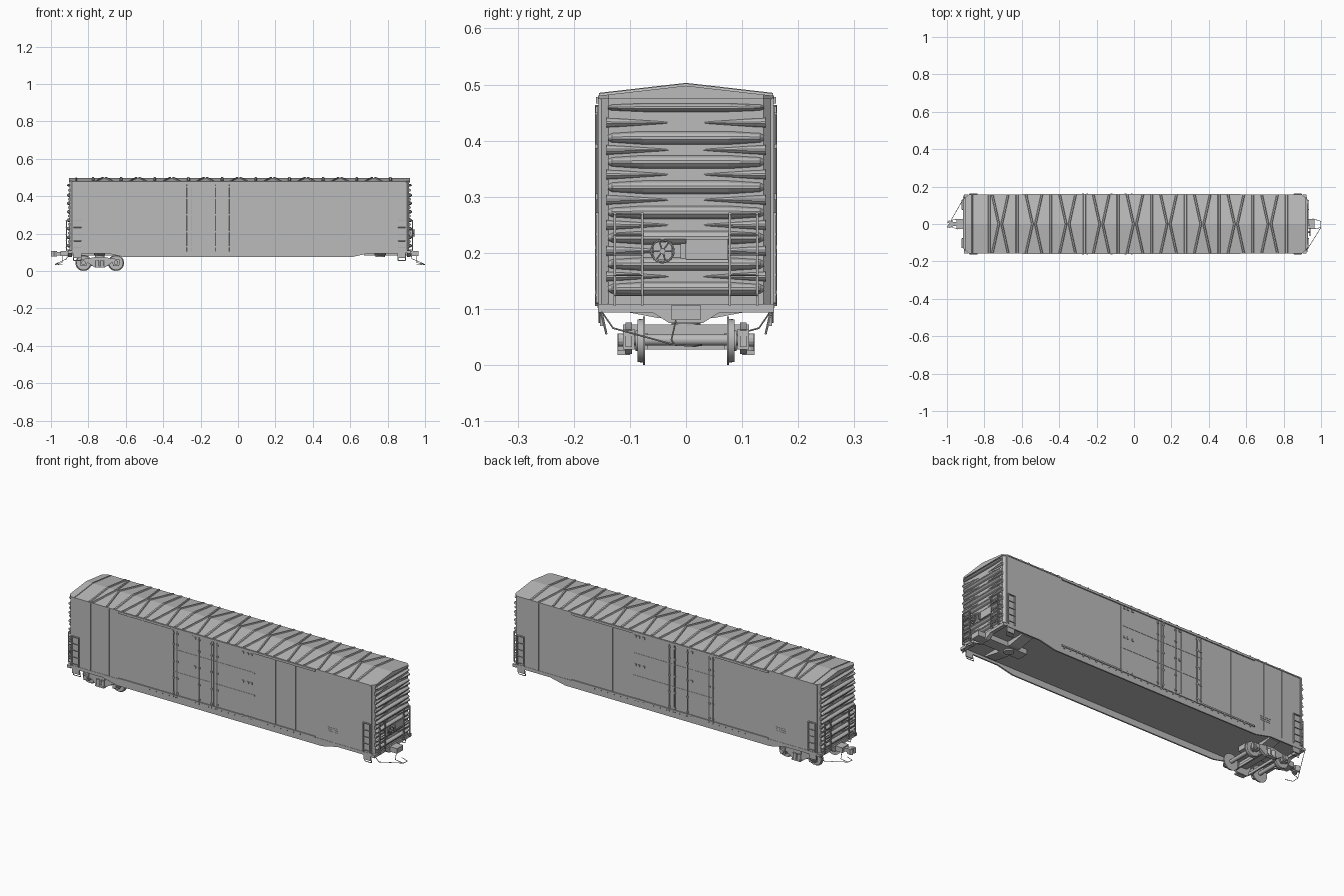
import bpy, bmesh, math
from mathutils import Vector

if "Cube" in bpy.data.objects:
    bpy.data.objects.remove(bpy.data.objects["Cube"])

grey = bpy.data.materials.new("plain_grey")
grey.diffuse_color = (0.5, 0.5, 0.5, 1)
grey.use_nodes = True
grey.node_tree.nodes["Principled BSDF"].inputs["Base Color"].default_value = grey.diffuse_color
X0, X1, W = -0.90, 0.915, 0.154      # body ends and half width
XM = (X0 + X1) / 2

def finish(bm, name, smooth=False):
    bmesh.ops.recalc_face_normals(bm, faces=bm.faces)
    me = bpy.data.meshes.new(name)
    bm.to_mesh(me)
    bm.free()
    me.materials.append(grey)
    ob = bpy.data.objects.new(name, me)
    bpy.context.collection.objects.link(ob)
    if smooth:
        bpy.context.view_layer.objects.active = ob
        ob.select_set(True)
        bpy.ops.object.shade_smooth_by_angle(angle=math.radians(35))
        ob.select_set(False)
    return ob

def loft(bm, rings):
    """Closed skin through rings with the same number of points."""
    vs = [[bm.verts.new(p) for p in r] for r in rings]
    n = len(vs[0])
    for a, b in zip(vs, vs[1:]):
        for i in range(n):
            bm.faces.new((a[i], a[(i + 1) % n], b[(i + 1) % n], b[i]))
    bm.faces.new(vs[0][::-1])
    bm.faces.new(vs[-1])

def prism(bm, pts, axis, a, b):
    place = {"x": lambda u, v, t: (t, u, v), "y": lambda u, v, t: (u, t, v),
             "z": lambda u, v, t: (u, v, t)}[axis]
    loft(bm, [[place(u, v, t) for u, v in pts] for t in (a, b)])

def box(bm, x0, x1, y0, y1, z0, z1):
    prism(bm, [(x0, y0), (x1, y0), (x1, y1), (x0, y1)], "z", z0, z1)

def sbox(bm, s, x0, x1, y0, y1, z0, z1):
    box(bm, x0, x1, s * y0, s * y1, z0, z1)

def rod(bm, p, q, r, n=8, r2=None):
    p, q = Vector(p), Vector(q)
    d = (q - p).normalized()
    u = d.orthogonal().normalized()
    v = d.cross(u)
    loft(bm, [[c + k * (u * math.cos(t) + v * math.sin(t))
               for t in (2 * math.pi * i / n for i in range(n))]
              for c, k in ((p, r), (q, r if r2 is None else r2))])

def wire(bm, pts, r=0.0015):
    for p, q in zip(pts, pts[1:]):
        rod(bm, p, q, r, 6)

# body shell with clipped corners
c = 0.016
plan = [(X0, -W + c), (X0 + c, -W), (X1 - c, -W), (X1, -W + c),
        (X1, W - c), (X1 - c, W), (X0 + c, W), (X0, W - c)]
bm = bmesh.new()
prism(bm, plan, "z", 0.108, 0.478)
finish(bm, "body_shell")

# pitched roof following the same clipped plan
def roof_z(y):
    return 0.498 - 0.018 * abs(y) / 0.157
bm = bmesh.new()
for s in (-1, 1):
    half = [(X0 - .004, 0), (X1 + .004, 0), (X1 + .004, s * (W - c)),
            (X1 - c, s * (W + .003)), (X0 + c, s * (W + .003)), (X0 - .004, s * (W - c))]
    loft(bm, [[(x, y, 0.474) for x, y in half], [(x, y, roof_z(y)) for x, y in half]])
finish(bm, "roof")

# roof seams and diagonal ribs
bm = bmesh.new()
def roof_rib(s, xr, xe, w, h):
    rings = []
    for x, y in ((xr, 0), (xe, s * 0.155)):
        z = roof_z(y)
        rings.append([(x - w, y, z - .002), (x - w * .5, y, z + h), (x + w * .5, y, z + h), (x + w, y, z - .002)])
    loft(bm, rings)
for s in (-1, 1):
    for i in range(9):
        x = -0.715 + 0.18 * i
        for k in (-1, 1):
            roof_rib(s, x + k * .008, x + k * .042, .007, .005)
        roof_rib(s, x + .09, x + .09, .009, .004)
    roof_rib(s, -0.775, -0.775, .008, .004)
    roof_rib(s, -0.865, -0.865, .004, .003)
finish(bm, "roof_ribs")

# corrugated ends: large spindle ribs with small darts between them
bm = bmesh.new()
def end_rib(e, stations, z, depth):
    x = X1 if e > 0 else X0
    prof = [(0, -1), (.7, -.65), (1, -.2), (1, .2), (.7, .65), (0, 1)]
    loft(bm, [[(x + e * (a * depth * f - .002), y, z + b * h) for a, b in prof]
              for y, h, f in stations])
big = [0.459, 0.405, 0.362, 0.317, 0.272, 0.227, 0.18, 0.136]
for e in (-1, 1):
    for i, z in enumerate(big):
        h = 0.008 if i == 0 else 0.0125
        end_rib(e, [(-.139, h * .4, .4), (-.132, h * .7, .9), (-.075, h, 1), (.075, h, 1),
                    (.132, h * .7, .9), (.139, h * .4, .4)], z, 0.017)
    for za, zb in zip(big, big[1:]):
        for s in (-1, 1):
            end_rib(e, [(s * .142, .009, .9), (s * .12, .008, .9), (s * .03, .002, .15)], (za + zb) / 2, 0.013)
finish(bm, "end_ribs")

# end sills, draft boxes, stub sills and bolsters under the floor
bm = bmesh.new()
sill = [(-.157, .109), (-.157, .094), (-.06, .094), (-.03, .075),
        (.03, .075), (.06, .094), (.157, .094), (.157, .109)]
for e, x in ((-1, X0), (1, X1)):
    prism(bm, sill, "x", x - e * .012, x + e * .008)
    box(bm, *sorted((x, x + e * .05)), -.026, .026, .08, .107)
    box(bm, *sorted((x, x - e * .24)), -.03, .03, .082, .109)
    xb = -.74 if e < 0 else .76
    prism(bm, [(-.135, .109), (-.135, .1), (-.05, .084), (.05, .084), (.135, .1), (.135, .109)],
          "x", xb - .03, xb + .03)
    rod(bm, (xb, 0, .074), (xb, 0, .09), .025, 16)
finish(bm, "underframe_ends")

# hanging side sills with sloped ends
bm = bmesh.new()
skirt = [(X0 + c, .112), (X0 + c, .095), (-.70, .095), (-.61, .075),
         (.61, .075), (.70, .095), (X1 - c, .095), (X1 - c, .112)]
for s in (-1, 1):
    prism(bm, skirt, "y", s * .148, s * .1555)
finish(bm, "side_sills")

# side panel seams and corner posts
bm = bmesh.new()
for s in (-1, 1):
    for x in (-.77, -.66, -.54, -.46, -.355, .33, .45, .57, .68, .77):
        sbox(bm, s, x - .0025, x + .0025, W - .002, W + .0015, .112, .474)
    for x in (X0 + c, X1 - c):
        sbox(bm, s, x - .004, x + .004, W - .003, W + .002, .1, .476)
finish(bm, "side_seams")

# door tracks along the sides
bm = bmesh.new()
for s in (-1, 1):
    sbox(bm, s, -.60, .57, W, .160, .110, .118)
    sbox(bm, s, -.60, .57, W, .160, .466, .478)
    for i in range(30):
        x = -.58 + i * .039
        sbox(bm, s, x, x + .008, W, .158, .102, .110)
finish(bm, "door_tracks")

# pairs of sliding doors, panelled by horizontal beads
bm = bmesh.new()
for s in (-1, 1):
    for a, b in ((-.283, -.037), (-.033, .21)):
        sbox(bm, s, a, b, W - .002, .1565, .12, .464)
        for z in (.24, .36):
            sbox(bm, s, a, b, .156, .158, z - .003, z + .003)
    for x in (-.283, -.158, -.037, .205):
        sbox(bm, s, x - .003, x + .003, .156, .158, .12, .464)
finish(bm, "sliding_doors")

# door locking rods, brackets and handles
bm = bmesh.new()
for s in (-1, 1):
    for x in (-.272, -.25, -.12, -.045, -.012):
        rod(bm, (x, s * .1595, .105), (x, s * .1595, .464), .0025)
        for z in (.13, .21, .30, .39, .45):
            sbox(bm, s, x - .005, x + .005, .156, .162, z - .004, z + .004)
    for x in (-.145, .14, .17, .19):
        for z in (.115, .3, .455):
            sbox(bm, s, x - .005, x + .005, .156, .161, z - .006, z + .006)
finish(bm, "door_locks")

# small plates on the sides, turned about the centre
bm = bmesh.new()
for s in (-1, 1):
    for z in (.167, .177, .187):
        box(bm, *sorted((-s * .64, -s * .70)), s * W, s * (W + .0015), z - .0015, z + .0015)
finish(bm, "side_plates")

# ladders on sides and ends, stirrup steps
bm = bmesh.new()
for s in (-1, 1):
    for a, b in ((-.88, -.838), (.855, .895)):
        for x in (a, b):
            sbox(bm, s, x - .002, x + .002, W, .160, .112, .272)
        for i in range(5):
            rod(bm, (a, s * .160, .125 + i * .036), (b, s * .160, .125 + i * .036), .0018, 6)
        sbox(bm, s, a - .002, b + .002, W, .160, .268, .272)
        wire(bm, [(a, s * .152, .1), (a, s * .142, .056), (b, s * .142, .056), (b, s * .152, .1)], .002)
        sbox(bm, s, a, b, .147, .153, .07, .096)
    for e, x in ((-1, X0), (1, X1)):
        for y in (.078, .127):
            box(bm, *sorted((x + e * .014, x + e * .02)), s * y - .002, s * y + .002, .106, .272)
            for z in (.112, .268):
                rod(bm, (x, s * y, z), (x + e * .018, s * y, z), .002, 6)
        for i in range(5):
            z = .125 + i * .036
            rod(bm, (x + e * .02, s * .078, z), (x + e * .02, s * .127, z), .0018, 6)
finish(bm, "ladders")

# hand brake wheel and gear housing on the right end
bm = bmesh.new()
wx, wy, wz = X1 + .026, -.042, .203
ring = [(wx, wy + .02 * math.cos(t), wz + .02 * math.sin(t))
        for t in (math.pi * i / 10 for i in range(21))]
wire(bm, ring, .002)
for i in range(6):
    p = ring[i * 20 // 6]
    rod(bm, (wx, wy, wz), p, .0015, 6)
rod(bm, (X1, wy, wz), (wx + .003, wy, wz), .005, 12)
box(bm, X1, X1 + .015, wy - .016, wy + .016, wz - .016, wz + .016)
box(bm, X1, X1 + .022, -.01, 0, .19, .217)
box(bm, X1, X1 + .018, 0, .075, .188, .225)
finish(bm, "hand_brake")

# coupler on the left and uncoupling levers on both ends
bm = bmesh.new()
box(bm, -.975, -.93, -.012, .012, .084, .102)
prism(bm, [(-.968, -.013), (-.985, -.021), (-1, -.018), (-.994, -.004), (-.984, .002),
           (-1, .01), (-.99, .02), (-.968, .014)], "z", .077, .106)
finish(bm, "coupler")
bm = bmesh.new()
for e, x, tip in ((1, .925, .9985), (-1, -.91, -.978)):
    wire(bm, [(x, -e * .15, .095), (x + e * .005, -e * .13, .066), (tip, -e * .02, .036),
              (tip, e * .015, .034), (x + e * .03, e * .028, .036)])
    wire(bm, [(tip, -e * .02, .036), (x + e * .03, -e * .026, .045), (x + e * .03, -e * .018, .08)])
finish(bm, "uncoupling_levers")

# wheelsets of the single truck
TX = -.739
bm = bmesh.new()
for x in (TX - .087, TX + .087):
    rod(bm, (x, -.118, .045), (x, .118, .045), .010, 16)
    for s in (-1, 1):
        rod(bm, (x, s * .0735, .0435), (x, s * .0765, .0435), .0435, 32)
        rod(bm, (x, s * .0765, .0435), (x, s * .086, .0435), .039, 32, .038)
        rod(bm, (x, s * .086, .0435), (x, s * .09, .0435), .018, 16)
finish(bm, "wheelsets", True)

# truck side frames, journal boxes, springs and bolster
bm = bmesh.new()
right = [(.02, .076), (.06, .068), (.08, .066), (.104, .062), (.106, .032), (.072, .032),
         (.066, .046), (.028, .02)]
outline = right + [(-x, z) for x, z in right[::-1]]
for s in (-1, 1):
    prism(bm, [(TX + x, z) for x, z in outline], "y", s * .096, s * .108)
    for k in (-1, 1):
        x = TX + k * .087
        sbox(bm, s, x - .015, x + .015, .092, .112, .028, .064)
        rod(bm, (x, s * .108, .045), (x, s * .121, .045), .012, 12)
        rod(bm, (TX + k * .013, s * .113, .026), (TX + k * .013, s * .113, .056), .009, 12)
    sbox(bm, s, TX - .026, TX + .026, .1, .122, .018, .026)
box(bm, TX - .024, TX + .024, -.112, .112, .054, .072)
rod(bm, (TX, 0, .07), (TX, 0, .086), .026, 16)
for k in (-1, 1):
    x = TX + k * .04
    box(bm, x - .004, x + .004, -.095, .095, .028, .042)
    for s in (-1, 1):
        sbox(bm, s, TX + k * .044 - .004, TX + k * .044 + .004, .068, .09, .028, .056)
finish(bm, "truck_frame")
